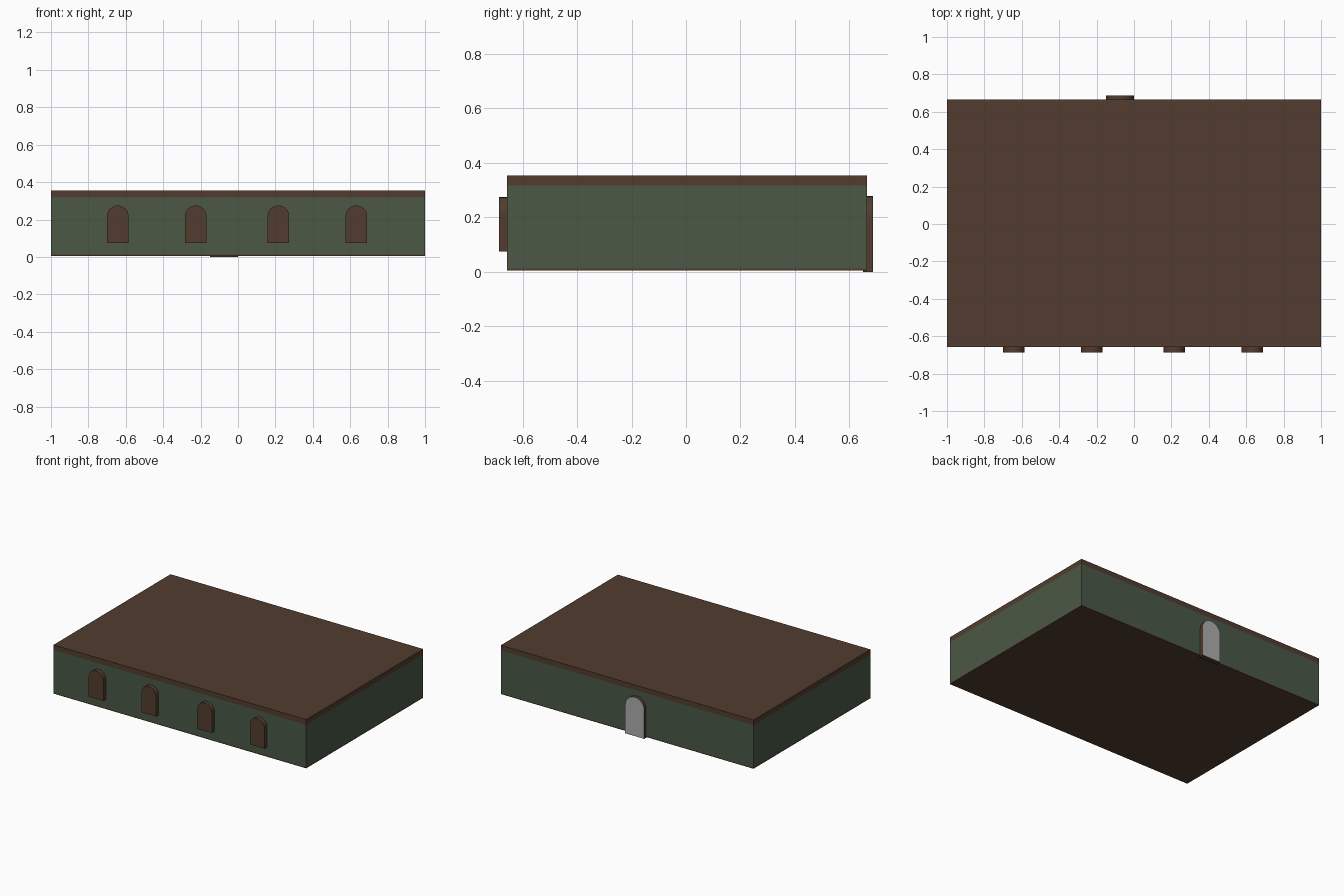
import bpy, bmesh, math

if "Cube" in bpy.data.objects:
    bpy.data.objects.remove(bpy.data.objects["Cube"])


def material(name, rgb):
    m = bpy.data.materials.new(name)
    m.diffuse_color = (*rgb, 1)
    m.use_nodes = True
    m.node_tree.nodes["Principled BSDF"].inputs["Base Color"].default_value = m.diffuse_color
    return m


GREEN = material("dark green", (0.069, 0.098, 0.061))
BROWN = material("dark brown", (0.085, 0.046, 0.029))
GREY = material("grey", (0.42, 0.42, 0.42))


def finish(name, bm, mats):
    bmesh.ops.recalc_face_normals(bm, faces=bm.faces)
    mesh = bpy.data.meshes.new(name)
    bm.to_mesh(mesh)
    bm.free()
    for m in mats:
        mesh.materials.append(m)
    ob = bpy.data.objects.new(name, mesh)
    bpy.context.collection.objects.link(ob)
    return ob


def slab(name, z0, z1, mat):
    """Full-footprint box between two heights."""
    bm = bmesh.new()
    bmesh.ops.create_cube(bm, size=1)
    for v in bm.verts:
        v.co.x *= 2
        v.co.y = v.co.y * 1.322 + 0.004
        v.co.z = z0 if v.co.z < 0 else z1
    return finish(name, bm, [mat])


def arch(name, x, width, z0, z1, y0, y1, mats, steps=12):
    """Round-topped panel extruded from y0 to y1."""
    r = width / 2
    pts = [(x - r, z0), (x + r, z0)]
    for i in range(steps + 1):
        a = math.pi * i / steps
        pts.append((x + r * math.cos(a), z1 - r + r * math.sin(a)))
    bm = bmesh.new()
    face = bm.faces.new([bm.verts.new((px, y0, pz)) for px, pz in pts])
    ext = bmesh.ops.extrude_face_region(bm, geom=[face])
    for v in ext["geom"]:
        if isinstance(v, bmesh.types.BMVert):
            v.co.y = y1
    # a second material goes on the outward face
    if len(mats) > 1:
        for f in bm.faces:
            if all(abs(v.co.y - y1) < 1e-5 for v in f.verts):
                f.material_index = 1
    return finish(name, bm, mats)


# main block
slab("floor", 0.005, 0.013, BROWN)
slab("walls", 0.013, 0.317, GREEN)
slab("roof", 0.317, 0.354, BROWN)

# front windows
for i, x in enumerate((-0.643, -0.226, 0.216, 0.633)):
    arch(f"window_{i + 1}", x, 0.116, 0.075, 0.275, -0.64, -0.687, [BROWN])

# back door: brown edge with a grey face
arch("door", -0.075, 0.15, 0.0, 0.279, 0.65, 0.687, [BROWN, GREY])
